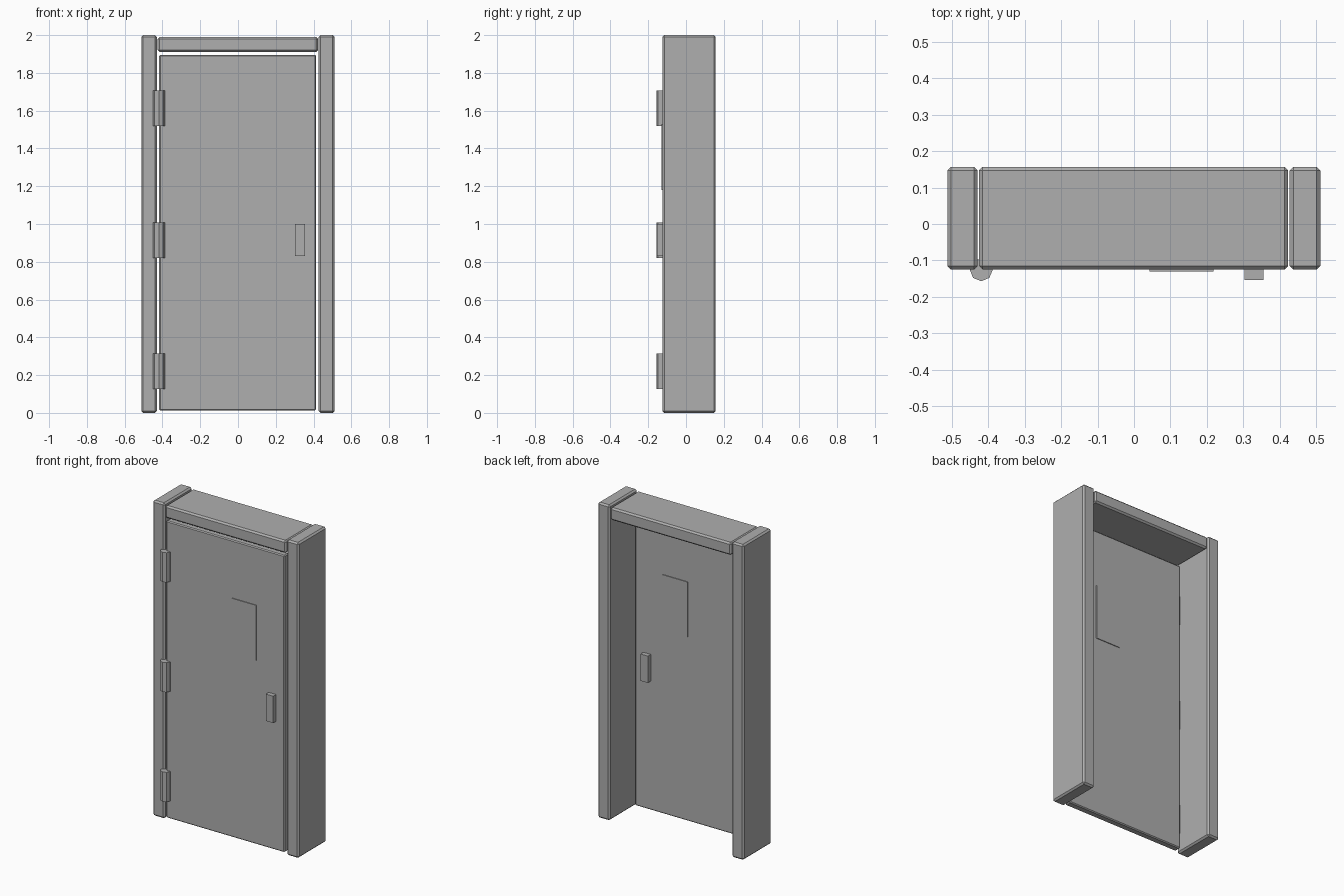
import bpy

if "Cube" in bpy.data.objects:
    bpy.data.objects.remove(bpy.data.objects["Cube"])

grey = bpy.data.materials.new("door_grey")
grey.diffuse_color = (0.43, 0.43, 0.43, 1)
grey.use_nodes = True
grey.node_tree.nodes["Principled BSDF"].inputs["Base Color"].default_value = grey.diffuse_color


def finish(ob, name, bevel=0):
    ob.name = name
    ob.data.materials.append(grey)
    if bevel:
        mod = ob.modifiers.new("chamfer", 'BEVEL')
        mod.width = bevel
        mod.segments = 1
    return ob


def box(name, x, y, z, bevel=0):
    """Box given by its (min, max) extents on each axis."""
    bpy.ops.mesh.primitive_cube_add(
        size=1, location=[(a + b) / 2 for a, b in (x, y, z)])
    ob = bpy.context.object
    ob.scale = [b - a for a, b in (x, y, z)]
    bpy.ops.object.transform_apply(location=False, rotation=False, scale=True)
    return finish(ob, name, bevel)


FRONT, BACK = -0.125, 0.157     # frame depth
DOOR_BACK = -0.08

# Frame: two posts and a header between them
box("left_post", (-0.512, -0.429), (FRONT, BACK), (0, 2), 0.01)
box("right_post", (0.427, 0.511), (FRONT, BACK), (0, 2), 0.01)
box("header", (-0.425, 0.423), (FRONT, BACK), (1.91, 1.99), 0.01)

# Door slab, flush with the front of the frame
box("door", (-0.417, 0.414), (FRONT, DOOR_BACK), (0.013, 1.896), 0.006)

# Window panel and handle, standing out on both faces of the slab
box("window_panel", (0.043, 0.218), (FRONT - 0.005, DOOR_BACK + 0.005), (1.18, 1.53))
box("handle", (0.303, 0.355), (FRONT - 0.029, DOOR_BACK + 0.029), (0.83, 1.0))

# Eight-sided hinge barrels
for i, z in enumerate((0.22, 0.915, 1.612)):
    bpy.ops.mesh.primitive_cylinder_add(
        vertices=8, radius=0.0315, depth=0.188, location=(-0.419, -0.1255, z))
    finish(bpy.context.object, f"hinge_{i + 1}")
